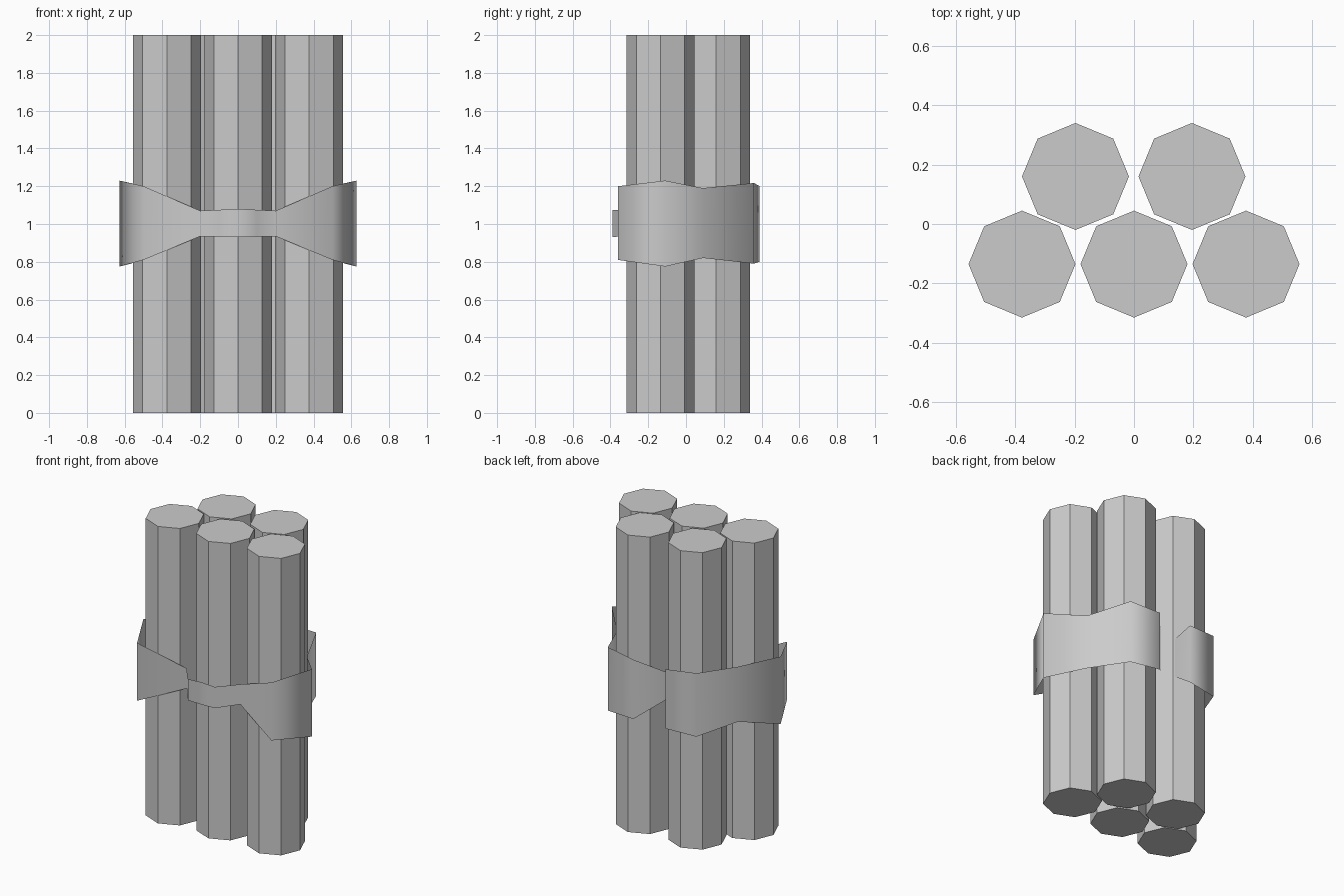
import bpy, math

if "Cube" in bpy.data.objects:
    bpy.data.objects.remove(bpy.data.objects["Cube"])

# Bundle of five eight-sided sticks
centres = [(-0.377, -0.135), (0, -0.135), (0.377, -0.135), (-0.197, 0.16), (0.195, 0.16)]
for i, (x, y) in enumerate(centres):
    bpy.ops.mesh.primitive_cylinder_add(vertices=8, radius=0.18, depth=2, location=(x, y, 1))
    bpy.context.object.name = f"stick_{i + 1}"

# Strap: thin closed ribbon, each point is (x, y, bottom z, top z), right side front to back
right = [(0.10, -0.39, 0.932, 1.075), (0.20, -0.26, 0.935, 1.07),
         (0.50, -0.36, 0.81, 1.20), (0.628, -0.11, 0.775, 1.23),
         (0.45, 0.09, 0.82, 1.19), (0.33, 0.36, 0.79, 1.217), (0.12, 0.39, 0.80, 1.20)]
pinch = [(-0.045, 0.20, 0.93, 1.07)]
left = [(-x, y, a, b) for x, y, a, b in reversed(right)]
front = [(0, -0.39, 0.93, 1.08)]
path = right + pinch + left + front

verts = [(x, y, z) for x, y, a, b in path for z in (a, b)]
n = len(path)
faces = [(2 * i, 2 * ((i + 1) % n), 2 * ((i + 1) % n) + 1, 2 * i + 1) for i in range(n)]
mesh = bpy.data.meshes.new("strap")
mesh.from_pydata(verts, [], faces)
strap = bpy.data.objects.new("strap", mesh)
bpy.context.collection.objects.link(strap)
for p in mesh.polygons:
    p.use_smooth = True
